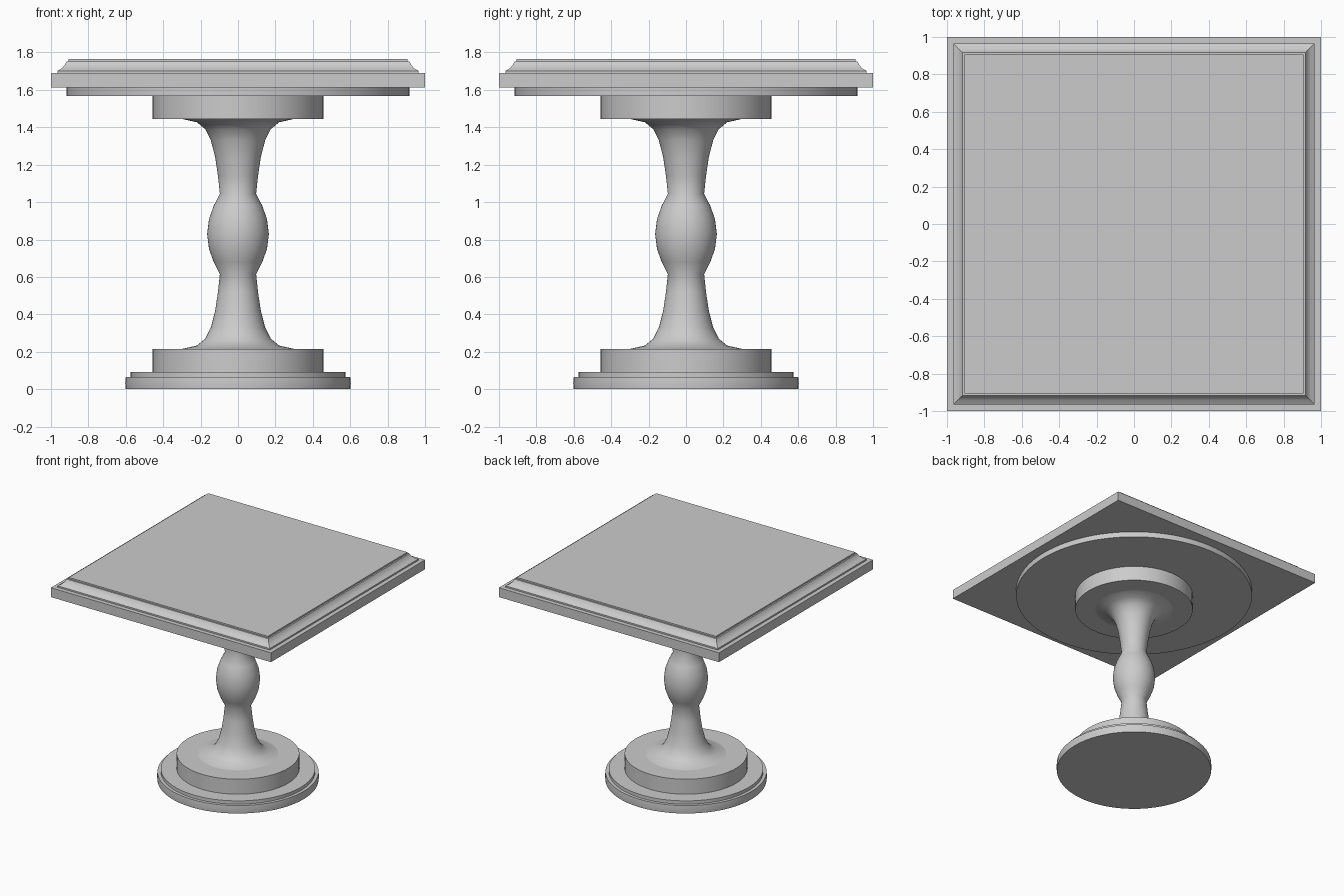
import bpy
import math

cube = bpy.data.objects.get("Cube")
if cube:
    bpy.data.objects.remove(cube, do_unlink=True)


def lathe(name, profile, sides=64, turn=0.0, scale=1.0):
    """Spin a (radius, height) profile around z and cap both ends."""
    verts, faces = [], []
    for radius, z in profile:
        for i in range(sides):
            a = turn + math.tau * i / sides
            verts.append((radius * scale * math.cos(a), radius * scale * math.sin(a), z))
    for ring in range(len(profile) - 1):
        low, high = ring * sides, (ring + 1) * sides
        for i in range(sides):
            j = (i + 1) % sides
            faces.append((low + i, low + j, high + j, high + i))
    faces.append(tuple(reversed(range(sides))))
    faces.append(tuple(range(len(verts) - sides, len(verts))))

    mesh = bpy.data.meshes.new(name)
    mesh.from_pydata(verts, [], faces)
    obj = bpy.data.objects.new(name, mesh)
    bpy.context.collection.objects.link(obj)
    bpy.ops.object.select_all(action="DESELECT")
    obj.select_set(True)
    bpy.context.view_layer.objects.active = obj
    bpy.ops.object.shade_smooth_by_angle(angle=math.radians(40))
    return obj


# Stepped round foot
lathe("base_plate", [(0.6, 0), (0.603, 0.03), (0.6, 0.065), (0.575, 0.065), (0.575, 0.092)])
lathe("base_drum", [(0.457, 0.092), (0.457, 0.215)])

# Turned column, mirrored about the middle of its bulge
MIDDLE = 0.83
lower = [(0.3, 0.215), (0.22, 0.233), (0.175, 0.27), (0.145, 0.33), (0.122, 0.42),
         (0.107, 0.52), (0.097, 0.615), (0.13, 0.68), (0.155, 0.75)]
upper = [(r, 2 * MIDDLE - z) for r, z in reversed(lower)]
lathe("column", lower + [(0.165, MIDDLE)] + upper)

# Round supports under the top
lathe("top_drum", [(0.457, 1.445), (0.457, 1.568)])
lathe("support_disc", [(0.917, 1.568), (0.917, 1.613)], sides=96)

# Square table top with a moulded edge
edge = [(1, 1.613), (1, 1.69), (0.965, 1.69), (0.965, 1.702), (0.942, 1.715),
        (0.926, 1.733), (0.917, 1.752), (0.905, 1.752), (0.905, 1.764)]
lathe("table_top", edge, sides=4, turn=math.pi / 4, scale=math.sqrt(2))
